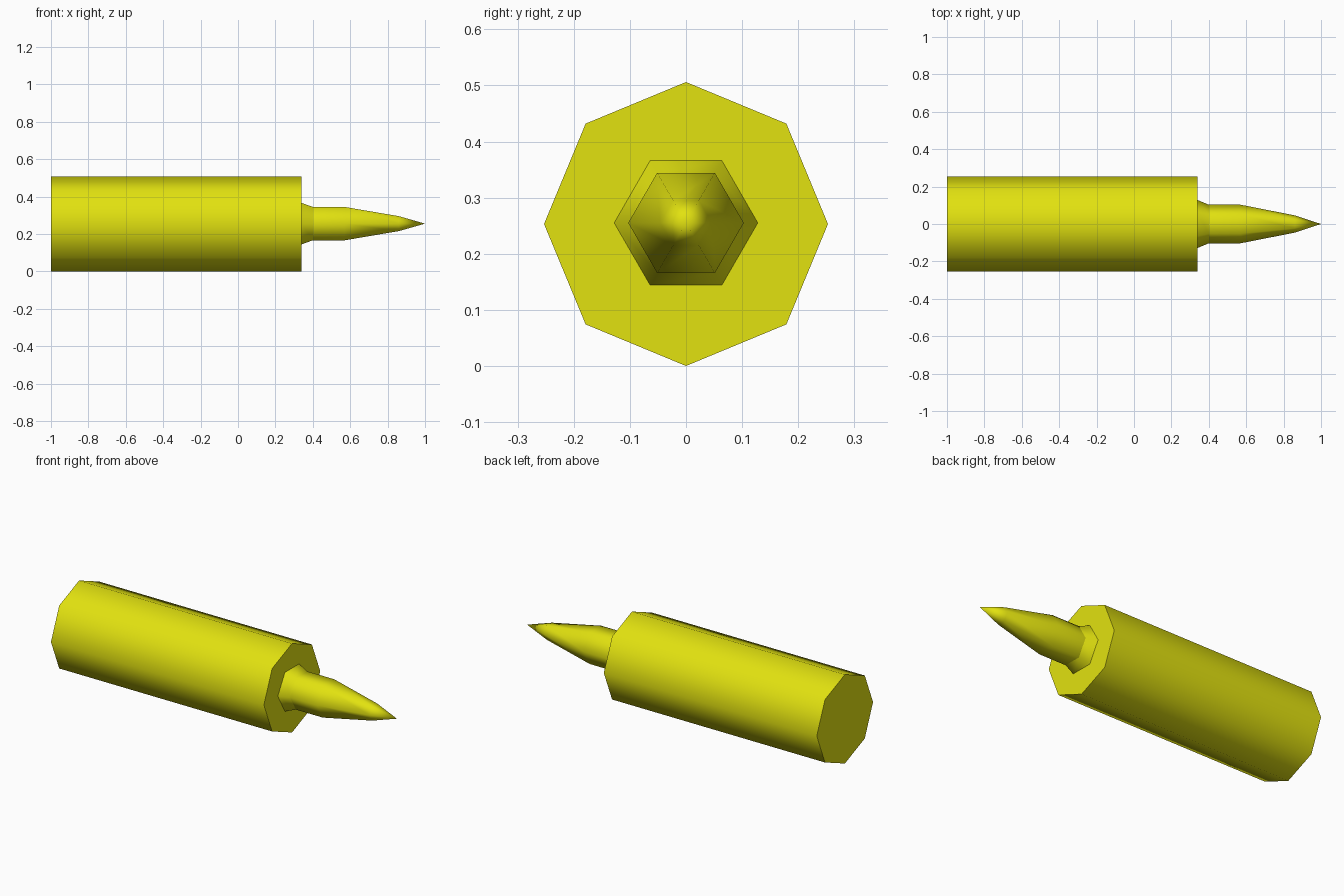
import bpy, bmesh, math

if "Cube" in bpy.data.objects:
    bpy.data.objects.remove(bpy.data.objects["Cube"])

yellow = bpy.data.materials.new("yellow")
yellow.diffuse_color = (0.76, 0.76, 0.005, 1)
yellow.use_nodes = True
yellow.node_tree.nodes["Principled BSDF"].inputs["Base Color"].default_value = yellow.diffuse_color


def lathe(name, sides, rings, centre_z, sharp_rings, caps):
    """Spin (x, radius) rings around the x axis; radius 0 makes a point."""
    bm = bmesh.new()
    loops = []
    for x, r in rings:
        n = sides if r > 0 else 1
        loops.append([bm.verts.new((x, r * math.cos(2 * math.pi * i / n),
                                    centre_z + r * math.sin(2 * math.pi * i / n)))
                      for i in range(n)])
    for a, b in zip(loops, loops[1:]):
        for i in range(sides):
            j = (i + 1) % sides
            quad = [a[i], a[j], b[j], b[i]] if len(b) > 1 else [a[i], a[j], b[0]]
            bm.faces.new(quad).smooth = True
    for k in caps:
        bm.faces.new(loops[k])
    bmesh.ops.recalc_face_normals(bm, faces=bm.faces[:])
    # crisp edges around the chosen rings
    for k in sharp_rings:
        ring = set(loops[k])
        for e in bm.edges:
            if e.verts[0] in ring and e.verts[1] in ring:
                e.smooth = False
    mesh = bpy.data.meshes.new(name)
    bm.to_mesh(mesh)
    bm.free()
    mesh.materials.append(yellow)
    obj = bpy.data.objects.new(name, mesh)
    bpy.context.collection.objects.link(obj)
    return obj


# eight-sided barrel with flat ends
lathe("barrel", 8, [(-1.0, 0.253), (0.34, 0.253)], 0.253, (0, 1), (0, 1))

# six-sided pointed tip with a flared collar
lathe("pointed_tip", 6,
      [(0.34, 0.128), (0.40, 0.103), (0.57, 0.103), (0.86, 0.046), (1.0, 0)],
      0.255, (0, 1), (0,))
